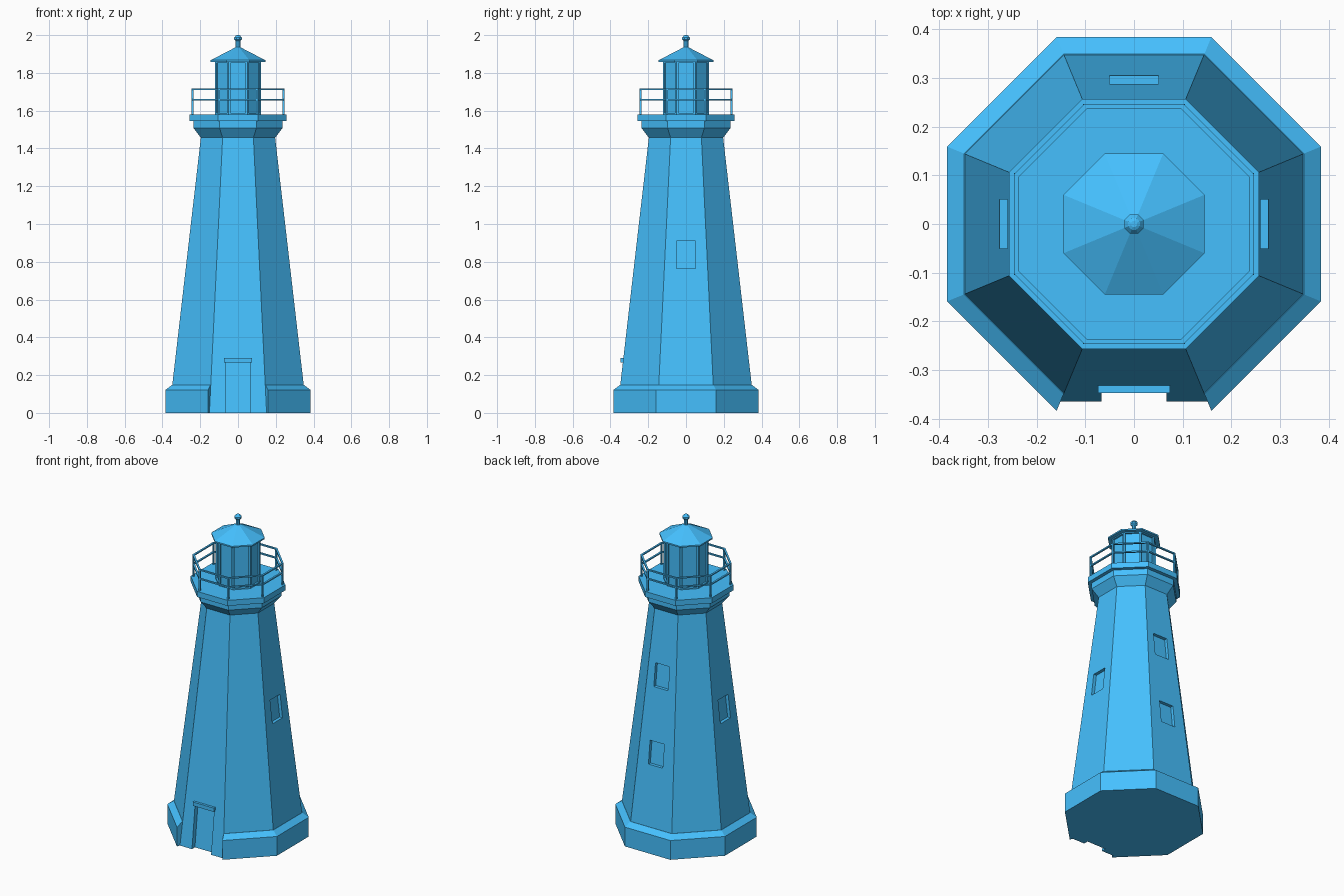
import bpy, bmesh, math

if "Cube" in bpy.data.objects:
    bpy.data.objects.remove(bpy.data.objects["Cube"])

SIDES = 8
STEP = math.tau / SIDES
COS = math.cos(STEP / 2)

# Blue paint for every part
BLUE = bpy.data.materials.new("blue_paint")
BLUE.diffuse_color = (0.06, 0.53, 1.0, 1.0)
BLUE.use_nodes = True
BLUE.node_tree.nodes["Principled BSDF"].inputs["Base Color"].default_value = BLUE.diffuse_color


def wall(z):
    """Distance of the tapered tower wall from the axis."""
    return 0.365 - 0.1155 * z


def finish(name, bm):
    bmesh.ops.recalc_face_normals(bm, faces=bm.faces[:])
    me = bpy.data.meshes.new(name)
    bm.to_mesh(me)
    bm.free()
    me.materials.append(BLUE)
    ob = bpy.data.objects.new(name, me)
    bpy.context.scene.collection.objects.link(ob)
    return ob


def octagon_rings(bm, profile, count=SIDES):
    """Rows of verts, one per corner, for a profile of (flat distance, z)."""
    rows = []
    for i in range(count):
        a = -math.pi / 2 + STEP * (i + 0.5)
        rows.append([bm.verts.new((r / COS * math.cos(a), r / COS * math.sin(a), z))
                     for r, z in profile])
    return rows


def solid(name, profile, panel=None):
    """Eight-sided turned solid with flat end caps, optional recessed panels."""
    bm = bmesh.new()
    rows = octagon_rings(bm, profile)
    sides = []
    for i in range(SIDES):
        a, b = rows[i], rows[(i + 1) % SIDES]
        for j in range(len(profile) - 1):
            sides.append(bm.faces.new((a[j], b[j], b[j + 1], a[j + 1])))
    bm.faces.new([r[0] for r in rows])
    bm.faces.new([r[-1] for r in rows])
    if panel:
        bmesh.ops.recalc_face_normals(bm, faces=bm.faces[:])
        bmesh.ops.inset_individual(bm, faces=sides, thickness=panel[0])
        # Second inset gives each pane a steep reveal
        bmesh.ops.inset_individual(bm, faces=sides, thickness=0.0005, depth=-panel[1])
    return finish(name, bm)


def ring(name, profile, gap=False):
    """Eight-sided ring of closed cross-section; gap leaves the front side open."""
    bm = bmesh.new()
    rows = octagon_rings(bm, profile)
    n = len(profile)
    for i in range(SIDES - 1 if gap else SIDES):
        a, b = rows[i], rows[(i + 1) % SIDES]
        for j in range(n):
            k = (j + 1) % n
            bm.faces.new((a[j], b[j], b[k], a[k]))
    if gap:
        bm.faces.new(rows[0])
        bm.faces.new(rows[-1])
    return finish(name, bm)


def box(name, lo, hi):
    bm = bmesh.new()
    bmesh.ops.create_cube(bm, size=1)
    for v in bm.verts:
        v.co = [(l + h) / 2 + c * (h - l) for l, h, c in zip(lo, hi, v.co)]
    return finish(name, bm)


def recess(target, angle, half, z0, z1, depth):
    """Cut a pocket whose back runs parallel to the sloping wall."""
    bm = bmesh.new()
    prof = [(wall(z0) - depth, z0), (0.5, z0), (0.5, z1), (wall(z1) - depth, z1)]
    c, s = math.cos(angle), math.sin(angle)
    ends = [[bm.verts.new((r * c - t * s, r * s + t * c, z)) for r, z in prof]
            for t in (-half, half)]
    for j in range(4):
        k = (j + 1) % 4
        bm.faces.new((ends[0][j], ends[0][k], ends[1][k], ends[1][j]))
    bm.faces.new(ends[0])
    bm.faces.new(ends[1])
    cutter = finish("recess_cutter", bm)
    cutter.hide_render = True
    mod = target.modifiers.new("recess", "BOOLEAN")
    mod.object, mod.operation, mod.solver = cutter, "DIFFERENCE", "EXACT"
    bpy.context.view_layer.objects.active = target
    bpy.ops.object.modifier_apply(modifier=mod.name)
    bpy.data.objects.remove(cutter)


# Tower with flared collar
tower = solid("tower", [(wall(0), 0), (wall(1.457), 1.457), (0.235, 1.507), (0.235, 1.545)])

# Door and window recesses
recess(tower, -math.pi / 2, 0.067, -0.1, 0.267, 0.03)
for angle, z in ((0, 0.765), (math.pi, 0.765), (math.pi / 2, 0.52), (math.pi / 2, 0.99)):
    recess(tower, angle, 0.05, z, z + 0.145, 0.02)

# Plinth, open at the door side
ring("plinth", [(0.384, 0), (0.384, 0.122), (0.349, 0.148), (0.343, 0.148), (0.36, 0)], gap=True)

# Door lintel
box("door_lintel", (-0.074, -0.347, 0.266), (0.074, -0.315, 0.29))

# Gallery deck
solid("gallery_deck", [(0.257, 1.545), (0.257, 1.58)])

# Railing: two rails and corner posts
for name, z, h in (("top_rail", 1.714, 0.004), ("middle_rail", 1.657, 0.004)):
    ring(name, [(0.236, z - h), (0.247, z - h), (0.247, z + h), (0.236, z + h)])
for i in range(SIDES):
    a = STEP * (i + 0.5)
    x, y = 0.2415 / COS * math.cos(a), 0.2415 / COS * math.sin(a)
    box("rail_post", (x - 0.005, y - 0.005, 1.578), (x + 0.005, y + 0.005, 1.714))

# Lantern room with recessed panes
solid("lantern_room", [(0.122, 1.578), (0.122, 1.862)], panel=(0.014, 0.01))

# Roof and finial
solid("roof", [(0.145, 1.858), (0.145, 1.867), (0.012, 1.936)])
solid("finial", [(0.012, 1.92), (0.012, 1.968), (0.02, 1.976), (0.02, 1.987),
                 (0.012, 1.997), (0.006, 2.0)])
